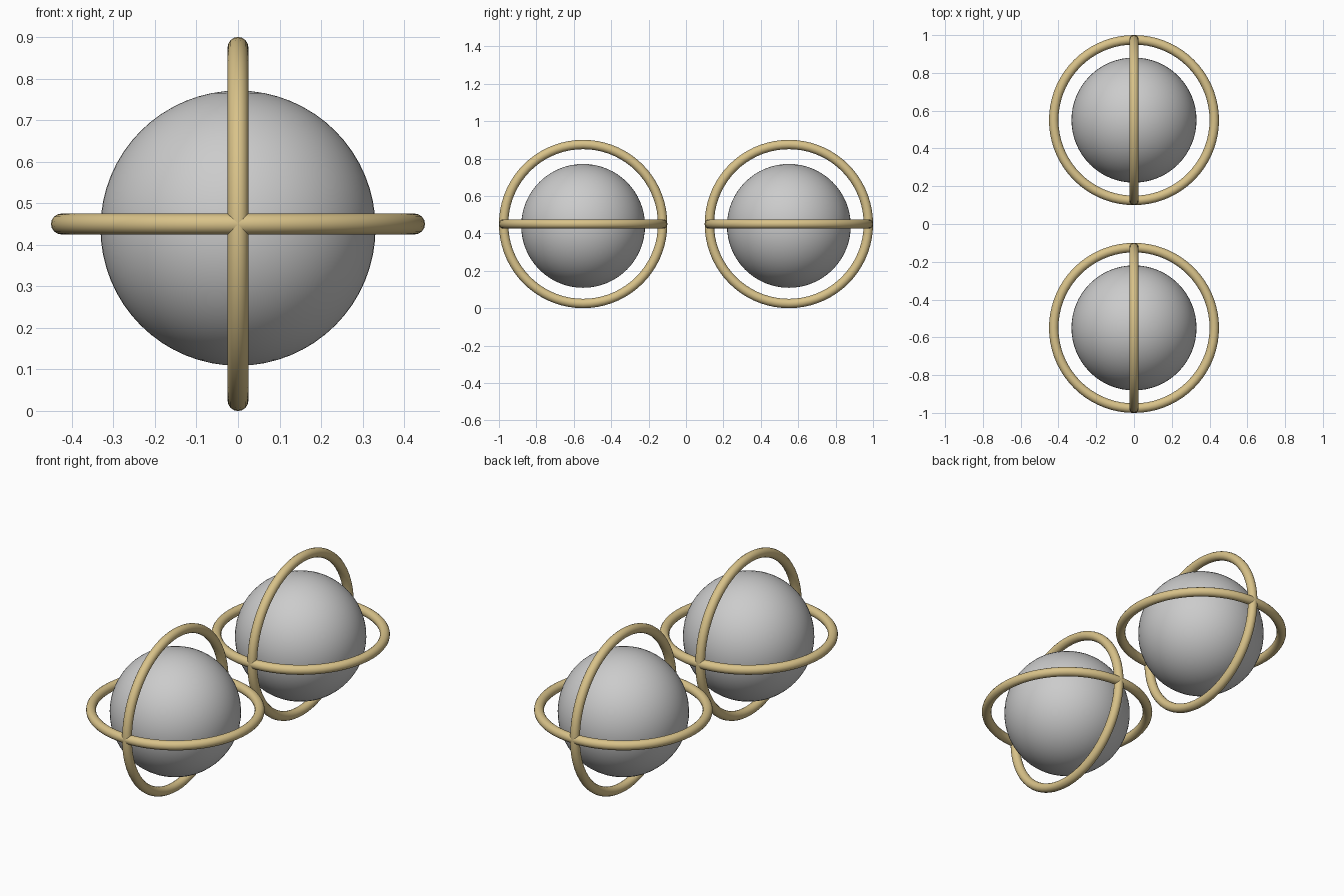
import bpy
import math

if "Cube" in bpy.data.objects:
    bpy.data.objects.remove(bpy.data.objects["Cube"])

gold = bpy.data.materials.new("gold")
gold.diffuse_color = (0.69, 0.54, 0.25, 1)
gold.use_nodes = True
gold.node_tree.nodes["Principled BSDF"].inputs["Base Color"].default_value = gold.diffuse_color


def finish(name, mat=None):
    obj = bpy.context.object
    obj.name = name
    if mat:
        obj.data.materials.append(mat)
    bpy.ops.object.shade_smooth()


def ring(name, y, rotation):
    bpy.ops.mesh.primitive_torus_add(
        major_radius=0.425, minor_radius=0.025, major_segments=72,
        minor_segments=16, location=(0, y, 0.45), rotation=rotation)
    finish(name, gold)


# Two identical caged balls, one in front and one behind
for side, y in (("front", -0.55), ("back", 0.55)):
    # Ball, sitting slightly below the ring centre
    bpy.ops.mesh.primitive_uv_sphere_add(
        segments=64, ring_count=32, radius=0.331, location=(0, y, 0.44))
    finish(side + "_ball")
    # Crossing level and upright rings
    ring(side + "_level_ring", y, (0, 0, 0))
    ring(side + "_upright_ring", y, (0, math.pi / 2, 0))
